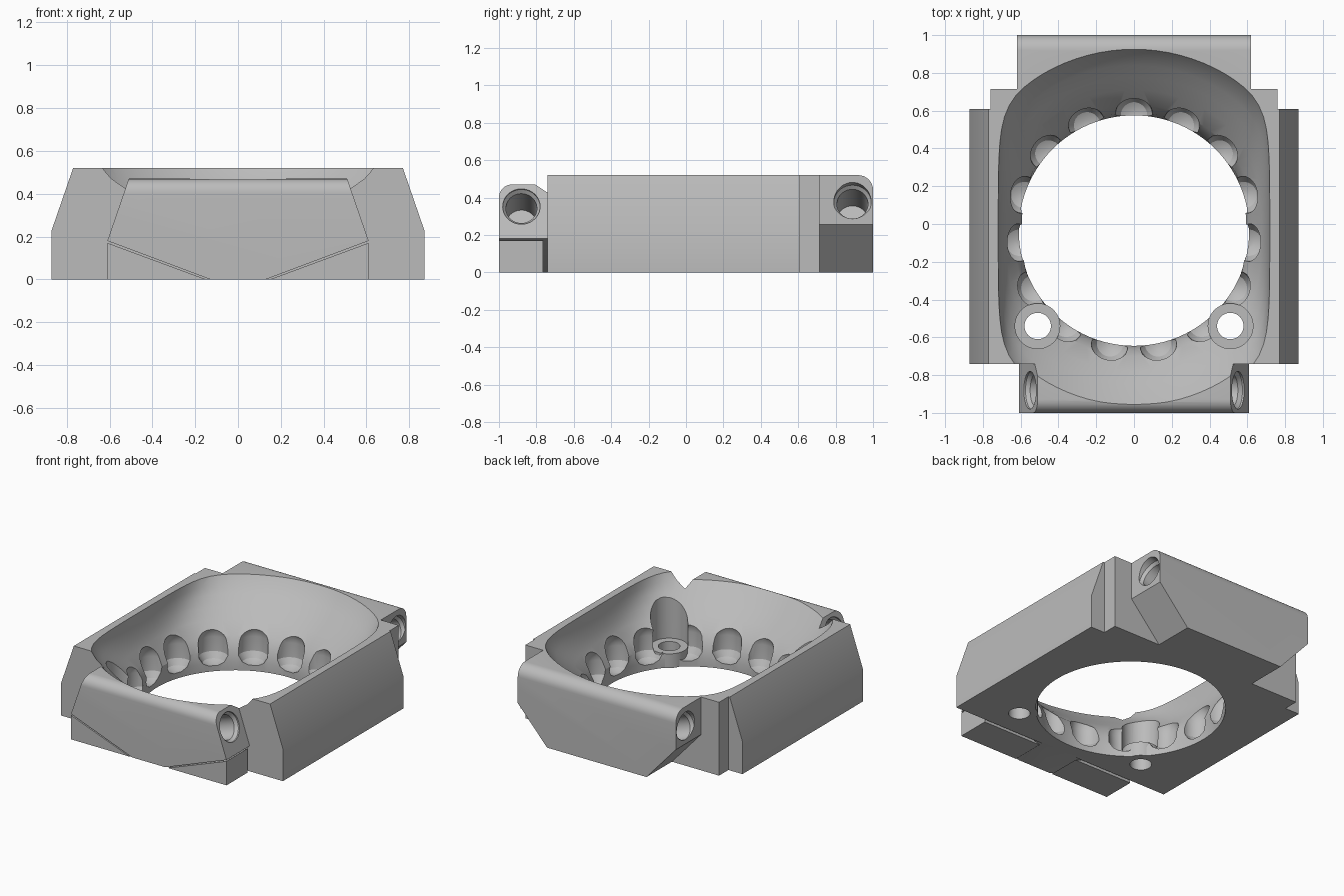
import bpy, bmesh, math
from mathutils import Vector

cube = bpy.data.objects.get("Cube")
if cube:
    bpy.data.objects.remove(cube, do_unlink=True)

grey = bpy.data.materials.new("plain grey")
grey.use_nodes = True
colour = (0.5, 0.5, 0.5, 1)
grey.diffuse_color = colour
grey.node_tree.nodes["Principled BSDF"].inputs["Base Color"].default_value = colour

BORE_Y = -0.035


def loft(name, rings):
    """Closed solid through a stack of equally sized point rings."""
    bm = bmesh.new()
    loops = [[bm.verts.new(p) for p in ring] for ring in rings]
    n = len(loops[0])
    for a, b in zip(loops, loops[1:]):
        for i in range(n):
            j = (i + 1) % n
            bm.faces.new((a[i], a[j], b[j], b[i]))
    bm.faces.new(loops[0][::-1])
    bm.faces.new(loops[-1])
    bmesh.ops.recalc_face_normals(bm, faces=bm.faces)
    mesh = bpy.data.meshes.new(name)
    bm.to_mesh(mesh)
    bm.free()
    mesh.materials.append(grey)
    ob = bpy.data.objects.new(name, mesh)
    bpy.context.collection.objects.link(ob)
    return ob


def prism_y(name, profile, y0, y1):
    return loft(name, [[(x, y, z) for x, z in profile] for y in (y0, y1)])


def prism_x(name, profile, half):
    return loft(name, [[(x, y, z) for y, z in profile] for x in (-half, half)])


def mirrored(half):
    """Complete a right-hand outline with its mirror image."""
    return half + [(-x, z) for x, z in reversed(half)]


def turned(name, start, direction, stations, n=40):
    """Round solid along a direction from (distance, radius) stations."""
    d = Vector(direction).normalized()
    u = d.orthogonal().normalized()
    v = d.cross(u)
    rings = []
    for dist, r in stations:
        c = Vector(start) + d * dist
        rings.append([c + r * (u * math.cos(t) + v * math.sin(t))
                      for t in (2 * math.pi * i / n for i in range(n))])
    return loft(name, rings)


def combine(target, tool, operation):
    mod = target.modifiers.new("join", "BOOLEAN")
    mod.operation = operation
    mod.solver = "EXACT"
    mod.object = tool
    bpy.ops.object.select_all(action="DESELECT")
    bpy.context.view_layer.objects.active = target
    target.select_set(True)
    bpy.ops.object.modifier_apply(modifier=mod.name)
    bpy.data.objects.remove(tool, do_unlink=True)


def arc(cy, cz, r, a0, a1, n=8):
    angles = [math.radians(a0 + (a1 - a0) * i / n) for i in range(n + 1)]
    return [(cy + r * math.cos(a), cz + r * math.sin(a)) for a in angles]


# Main frame with tapered flanks
frame = prism_y("frame", mirrored([(0.87, 0), (0.87, 0.23), (0.77, 0.52)]), -0.74, 0.61)
combine(frame, prism_y("rear_step", mirrored([(0.76, 0), (0.76, 0.52)]), 0.5, 0.715), "UNION")

# Rear block with undercut corners and rounded top edge
rear = prism_y("rear_block", mirrored([(0.39, 0), (0.62, 0.255), (0.62, 0.52)]), 0.6, 1.0)
rear_side = [(0.5, -0.1), (1.0, -0.1)] + arc(0.92, 0.44, 0.08, 0, 90) + [(0.5, 0.52)]
combine(rear, prism_x("rear_side", rear_side, 0.9), "INTERSECT")
combine(frame, rear, "UNION")

# Front block with sloping cheeks and softened top
front = prism_y("front_block", mirrored([(0.13, 0), (0.61, 0.18), (0.51, 0.47)]), -1.0, -0.7)
front_side = ([(-0.6, -0.1), (-0.6, 0.43), (-0.745, 0.43), (-0.795, 0.47)]
              + arc(-0.93, 0.4, 0.07, 90, 180) + [(-1.0, -0.1)])
combine(front, prism_x("front_side", front_side, 0.9), "INTERSECT")
combine(frame, front, "UNION")

# Bowl hollowed from the top, flattened at the sides
levels = [(-0.1, 0.61, 0.61), (0.06, 0.61, 0.61), (0.14, 0.625, 0.625), (0.22, 0.66, 0.665),
          (0.3, 0.69, 0.745), (0.36, 0.703, 0.81), (0.42, 0.712, 0.875), (0.47, 0.717, 0.925),
          (0.52, 0.72, 0.96), (0.6, 0.725, 1.0)]
rings = []
for z, width, reach in levels:
    ring = []
    for i in range(96):
        t = 2 * math.pi * i / 96
        p = 14
        c = abs(math.cos(t)) / width
        r = (c ** p + reach ** -p) ** (-1 / p) if z > 0.1 else width
        ring.append((r * math.cos(t), BORE_Y + r * math.sin(t), z))
    rings.append(ring)
combine(frame, loft("bowl_cutter", rings), "DIFFERENCE")

# Domed flutes round the bore
dome = [(0.2 + 0.12 * math.sin(a), 0.1 * math.cos(a))
        for a in (math.radians(12 * k) for k in range(8))]
foot = [(0.04, 0.03), (0.06, 0.07), (0.1, 0.095)]
for k in range(15):
    t = math.radians(90 + 24 * k)
    centre = (0.61 * math.cos(t), BORE_Y + 0.61 * math.sin(t), 0)
    combine(frame, turned("flute_cutter", centre, (0, 0, 1), foot + dome, 28), "DIFFERENCE")

# Screw bosses and angled pin holes on both sides
for s in (-1, 1):
    spot = (0.51 * s, -0.54, 0)
    combine(frame, turned("pocket", spot, (0, 0, 1), [(0.1, 0.12), (0.6, 0.12)]), "DIFFERENCE")
    combine(frame, turned("boss", spot, (0, 0, 1), [(0, 0.12), (0.1, 0.12)]), "UNION")
    combine(frame, turned("screw_hole", spot, (0, 0, 1), [(-0.1, 0.07), (0.3, 0.07)]), "DIFFERENCE")
    inward = (-0.945 * s, 0, -0.326)
    for x, y, z in ((0.551, -0.88, 0.352), (0.62, 0.89, 0.375)):
        hole = [(-0.1, 0.1), (0.01, 0.1), (0.03, 0.083), (0.3, 0.083)]
        combine(frame, turned("pin_hole", (x * s, y, z), inward, hole), "DIFFERENCE")

# Loose wedges under the front block, separated by a narrow gap
for s, side in ((1, "left"), (-1, "right")):
    prism_y(side + "_front_wedge", [(0.15 * s, 0), (0.61 * s, 0), (0.61 * s, 0.17)], -1.0, -0.765)

# Smooth curved surfaces, keep edges crisp
bpy.ops.object.select_all(action="DESELECT")
bpy.context.view_layer.objects.active = frame
frame.select_set(True)
bpy.ops.object.shade_smooth_by_angle(angle=math.radians(28))
